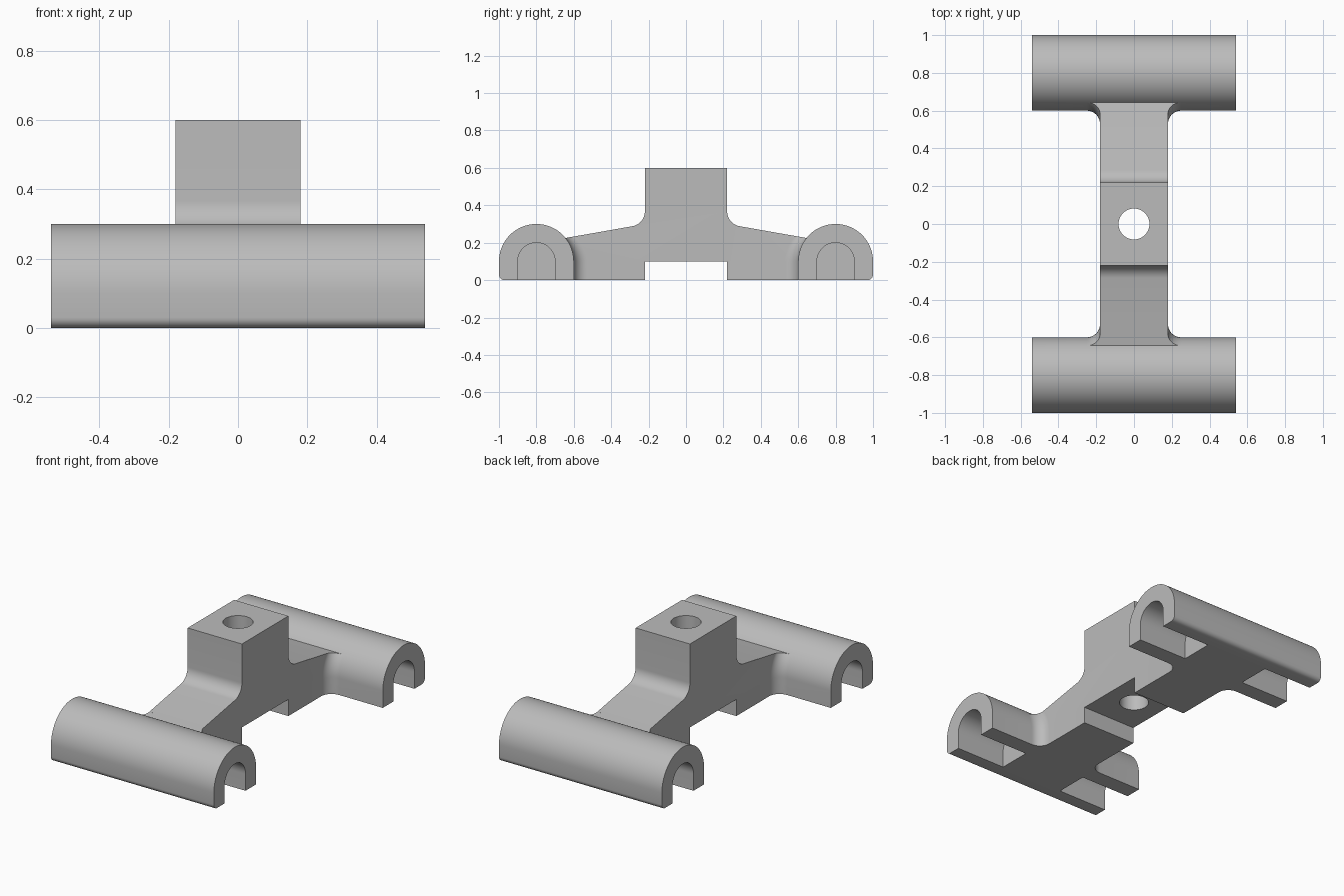
import bpy, bmesh
from math import sin, cos, pi, radians, sqrt, tan
from mathutils import Vector

if "Cube" in bpy.data.objects:
    bpy.data.objects.remove(bpy.data.objects["Cube"])

grey = bpy.data.materials.new("plain grey")
grey.use_nodes = True
grey.diffuse_color = (0.5, 0.5, 0.5, 1)
grey.node_tree.nodes["Principled BSDF"].inputs["Base Color"].default_value = (0.5, 0.5, 0.5, 1)

BAR_Y, BAR_R, AXIS_Z, BAR_X = 0.8, 0.2, 0.1, 0.54
ARM_X, COL_Y, FILLET = 0.18, 0.22, 0.07
SLOPE = tan(radians(10))
STEPS = 48


def make_object(name, bm):
    bmesh.ops.recalc_face_normals(bm, faces=bm.faces)
    mesh = bpy.data.meshes.new(name)
    bm.to_mesh(mesh)
    bm.free()
    mesh.materials.append(grey)
    obj = bpy.data.objects.new(name, mesh)
    bpy.context.collection.objects.link(obj)
    return obj


def loft(name, rings, trim=None):
    """Skin closed rings of points, cap both ends, optionally trim above a plane."""
    bm = bmesh.new()
    loops = [[bm.verts.new(p) for p in ring] for ring in rings]
    n = len(loops[0])
    for a, b in zip(loops, loops[1:]):
        for i in range(n):
            j = (i + 1) % n
            bm.faces.new((a[i], a[j], b[j], b[i]))
    bm.faces.new(loops[0])
    bm.faces.new(loops[-1])
    if trim:
        bmesh.ops.bisect_plane(bm, geom=bm.verts[:] + bm.edges[:] + bm.faces[:],
                               plane_co=trim[0], plane_no=trim[1], clear_outer=True)
        bmesh.ops.holes_fill(bm, edges=[e for e in bm.edges if e.is_boundary])
    return make_object(name, bm)


def extrude_x(name, profile, x0, x1):
    return loft(name, [[(x, y, z) for y, z in profile] for x in (x0, x1)])


def arc(cy, cz, r, a0, a1, steps):
    return [(cy + r * cos(radians(a0 + (a1 - a0) * i / steps)),
             cz + r * sin(radians(a0 + (a1 - a0) * i / steps))) for i in range(steps + 1)]


def slope_z(y):
    return 0.3 - (y - COL_Y) * SLOPE


# Centre body: column, sloping arms and the notch underneath
half = [(COL_Y, 0.1), (COL_Y, 0), (0.65, 0), (0.65, slope_z(0.65))]
half += arc(COL_Y + 0.08, 0.367, 0.08, 260, 180, 12) + [(COL_Y, 0.6)]
body = extrude_x("bracket", half + [(-y, z) for y, z in reversed(half)], -ARM_X, ARM_X)

# Arched bars, corner gussets and the slots in the bar ends
added, cutters = [], []
for side in (1, -1):
    edge = 0.03
    bar = arc(BAR_Y, AXIS_Z, BAR_R, 180, 0, STEPS)
    bar += arc(BAR_Y + BAR_R - edge, edge, edge, 0, -90, 6) + [(BAR_Y - BAR_R, 0)]
    added.append(extrude_x("bar", [(side * y, z) for y, z in bar], -BAR_X, BAR_X))

    slot = arc(BAR_Y, AXIS_Z, 0.1, 180, 0, 32) + [(BAR_Y + 0.1, -0.1), (BAR_Y - 0.1, -0.1)]
    slot = [(side * y, z) for y, z in slot]

    levels = [0] + [AXIS_Z + BAR_R * sin(pi * i / STEPS) for i in range(18)]
    for hand in (1, -1):
        cutters.append(extrude_x("slot_cutter", slot, hand * 0.21, hand * 0.7))
        rings = []
        for z in levels:
            wall = BAR_Y - sqrt(BAR_R ** 2 - max(0, z - AXIS_Z) ** 2)
            outline = [(0.16, wall + 0.06), (0.16, wall - FILLET)]
            outline += arc(ARM_X + FILLET, wall - FILLET, FILLET, 180, 90, 12)
            outline += [(ARM_X + FILLET, wall + 0.06)]
            rings.append([(hand * x, side * y, z) for x, y in outline])
        plane = (Vector((0, side * COL_Y, 0.3)), Vector((0, side * SLOPE, 1)))
        added.append(loft("gusset", rings, plane))

# Vertical bolt hole
hole = arc(0, 0, 0.082, 0, 360, 48)[:-1]
cutters.append(loft("hole_cutter", [[(x, y, z) for x, y in hole] for z in (-0.1, 0.7)]))

# Join everything into one solid
for operation, parts in (("UNION", added), ("DIFFERENCE", cutters)):
    for part in parts:
        mod = body.modifiers.new(part.name, "BOOLEAN")
        mod.operation, mod.solver, mod.object = operation, "EXACT", part
solid = bpy.data.meshes.new_from_object(body.evaluated_get(bpy.context.evaluated_depsgraph_get()))
body.modifiers.clear()
body.data = solid
for part in added + cutters:
    bpy.data.objects.remove(part)

bpy.ops.object.select_all(action="DESELECT")
body.select_set(True)
bpy.context.view_layer.objects.active = body
bpy.ops.object.shade_smooth_by_angle(angle=radians(25))
